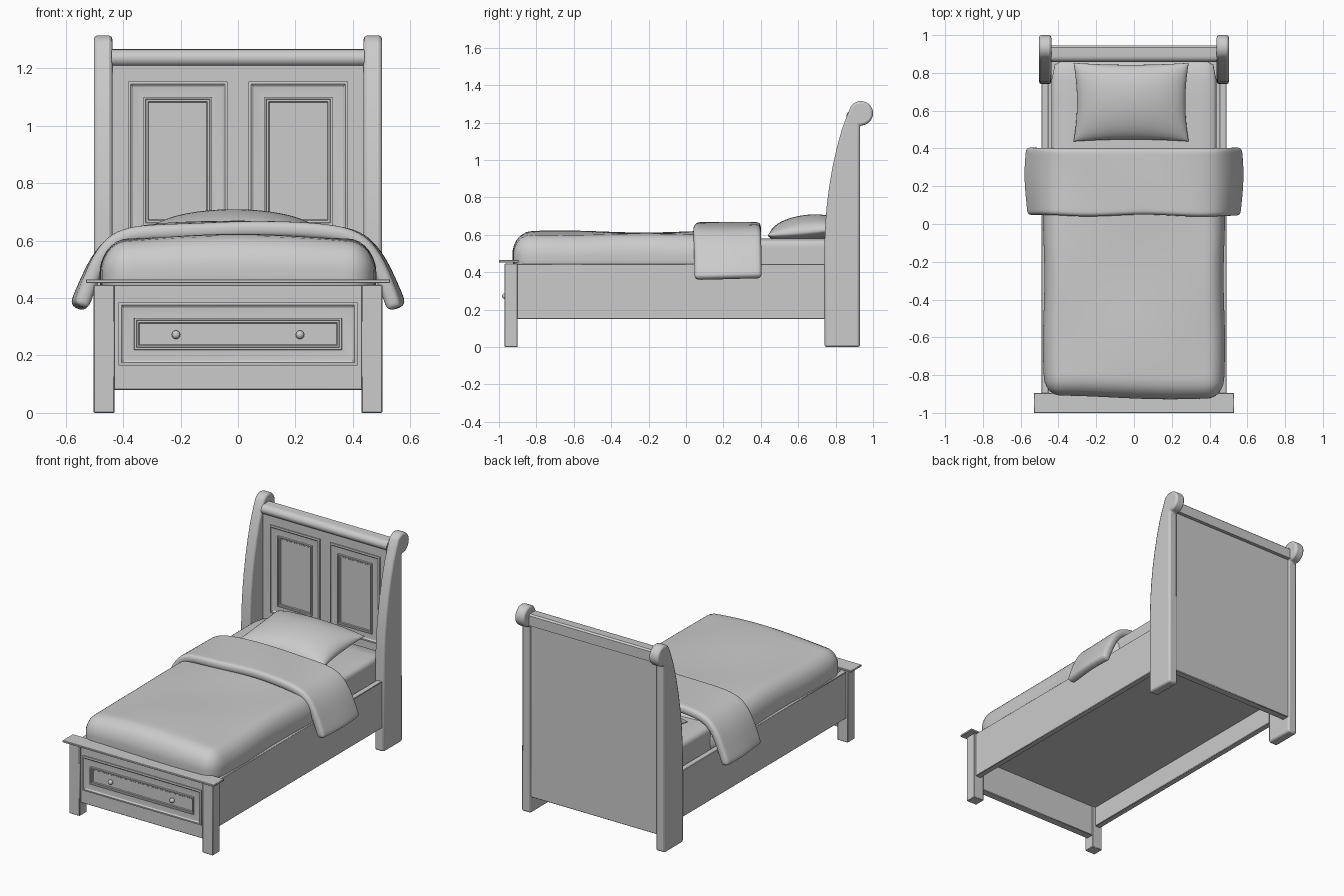
import bpy, bmesh, math
from mathutils import Vector

old = bpy.data.objects.get("Cube")
if old:
    bpy.data.objects.remove(old, do_unlink=True)

grey = bpy.data.materials.new("plain grey")
grey.use_nodes = True
grey.diffuse_color = (0.6, 0.6, 0.6, 1)
grey.node_tree.nodes["Principled BSDF"].inputs["Base Color"].default_value = (0.6, 0.6, 0.6, 1)


def finish(name, bm, bevel=0, segments=2, angle=35):
    bmesh.ops.recalc_face_normals(bm, faces=bm.faces)
    mesh = bpy.data.meshes.new(name)
    bm.to_mesh(mesh)
    bm.free()
    mesh.materials.append(grey)
    ob = bpy.data.objects.new(name, mesh)
    bpy.context.collection.objects.link(ob)
    bpy.ops.object.select_all(action='DESELECT')
    ob.select_set(True)
    bpy.context.view_layer.objects.active = ob
    bpy.ops.object.shade_smooth_by_angle(angle=math.radians(angle))
    if bevel:
        mod = ob.modifiers.new("Bevel", 'BEVEL')
        mod.width, mod.segments = bevel, segments
        mod.limit_method, mod.angle_limit = 'ANGLE', math.radians(40)
    return ob


def box(name, x, y, z, bevel=0.003, taper=0):
    """Box from three ranges; taper draws the underside inwards."""
    bm = bmesh.new()
    for v in bmesh.ops.create_cube(bm, size=1)["verts"]:
        s = taper if v.co.z < 0 else 0
        v.co = [(r[0] + s if c < 0 else r[1] - s) for r, c in zip((x, y, z), v.co)]
    return finish(name, bm, bevel, 1)


def extrude_x(name, profile, x0, x1, bevel=0):
    """Extrude a (y, z) outline along x."""
    bm = bmesh.new()
    a, b = [[bm.verts.new((x, y, z)) for y, z in profile] for x in (x0, x1)]
    n = len(profile)
    for i in range(n):
        bm.faces.new((a[i], a[(i + 1) % n], b[(i + 1) % n], b[i]))
    bm.faces.new(a)
    bm.faces.new(b)
    return finish(name, bm, bevel)


def moulded_panel(name, x0, x1, z0, z1, y, steps):
    """Nested rectangles, each step an (inset, height) pair towards the front."""
    bm = bmesh.new()
    last = None
    for d, h in steps:
        ring = [bm.verts.new((px, y - h, pz)) for px, pz in (
            (x0 + d, z0 + d), (x1 - d, z0 + d), (x1 - d, z1 - d), (x0 + d, z1 - d))]
        if last:
            for i in range(4):
                j = (i + 1) % 4
                bm.faces.new((last[i], last[j], ring[j], ring[i]))
        last = ring
    bm.faces.new(last)
    ob = finish(name, bm, angle=20)
    if ob.data.polygons[-1].normal.y > 0:
        ob.data.flip_normals()
    return ob


def soft_box(name, low, high, radii, cuts, wobble=None):
    """Box with rounded corners and optional cloth waviness."""
    bm = bmesh.new()
    bmesh.ops.create_cube(bm, size=2)
    bmesh.ops.subdivide_edges(bm, edges=bm.edges[:], cuts=cuts, use_grid_fill=True)
    low, high = Vector(low), Vector(high)
    mid, half = (low + high) / 2, (high - low) / 2
    for v in bm.verts:
        p = Vector([c * h for c, h in zip(v.co, half)])
        core = Vector([max(r - h, min(h - r, c)) for c, h, r in zip(p, half, radii)])
        d = Vector([(c - k) / r for c, k, r in zip(p, core, radii)])
        if d.length > 0:
            d.normalize()
        v.co = mid + core + Vector([a * r for a, r in zip(d, radii)])
        if wobble:
            v.co += Vector(wobble(v.co.x, v.co.y, v.co.z))
    return finish(name, bm, angle=60)


# Scrolled headboard posts
scroll = [(0.935 + 0.065 * math.cos(math.radians(a)), 1.25 + 0.065 * math.sin(math.radians(a)))
          for a in range(-95, 151, 12)]
post = [(0.93, 0)] + scroll + [(0.862, 1.24), (0.832, 1.16), (0.805, 1.06), (0.783, 0.96),
                               (0.766, 0.86), (0.753, 0.76), (0.745, 0.66), (0.74, 0.54), (0.74, 0)]
for side, s in (("left", 1), ("right", -1)):
    extrude_x(side + "_head_post", post, s * 0.438, s * 0.502, 0.012)
    xs = sorted((s * 0.43, s * 0.503))
    box(side + "_foot_leg", xs, (-0.97, -0.9), (0, 0.446))
    xs = sorted((s * 0.452, s * 0.49))
    box(side + "_side_rail", xs, (-0.905, 0.76), (0.15, 0.445))

# Headboard with rounded top rail
box("headboard", (-0.445, 0.445), (0.875, 0.922), (0.1, 1.215))
rail = [(0.945, 1.195), (0.945, 1.258), (0.935, 1.267)] + [
    (0.89 - 0.032 * math.sin(math.radians(a)), 1.236 + 0.03 * math.cos(math.radians(a)))
    for a in range(0, 181, 15)] + [(0.92, 1.195)]
extrude_x("headboard_top_rail", rail, -0.44, 0.44)

# Moulded panels on headboard and drawer front
outer = [(0, -0.001), (0, 0.007), (0.01, 0.009), (0.018, 0.003), (0.024, 0.002), (0.054, 0.003)]
inner = [(0.055, 0.013), (0.062, 0.013), (0.064, 0.006), (0.07, 0.006), (0.073, 0.002)]
for side, s in (("left", 1), ("right", -1)):
    a, b = sorted((s * 0.036, s * 0.384))
    moulded_panel(side + "_headboard_panel", a, b, 0.6, 1.155, 0.875, outer + inner)
box("footboard", (-0.435, 0.435), (-0.955, -0.905), (0.08, 0.446))
moulded_panel("drawer_front", -0.416, 0.416, 0.165, 0.385, -0.955, outer + inner)
box("footboard_cap", (-0.53, 0.53), (-1, -0.895), (0.453, 0.465), 0.002)
box("footboard_cap_moulding", (-0.525, 0.525), (-0.993, -0.895), (0.442, 0.454), 0, 0.012)

# Drawer knobs
for side, s in (("left", 1), ("right", -1)):
    bm = bmesh.new()
    bmesh.ops.create_uvsphere(bm, u_segments=16, v_segments=10, radius=0.015)
    bmesh.ops.translate(bm, verts=bm.verts, vec=(s * 0.216, -0.968, 0.272))
    finish(side + "_drawer_knob", bm)

# Bed base and mattress
box("bed_base", (-0.46, 0.46), (-0.91, 0.88), (0.28, 0.3), 0)
soft_box("mattress", (-0.437, -0.88, 0.3), (0.437, 0.862, 0.58), (0.06, 0.06, 0.03), 16)


# Blanket tucked between the rails
def blanket_wave(x, y, z):
    k = max(0, (z - 0.4) / 0.2)
    return (0.004 * math.sin(9 * y + 1) * math.copysign(1, x) * min(1, abs(x) * 2),
            -0.01 * math.sin(5 * x + 0.6) if y < -0.8 else 0,
            k * (0.005 * math.sin(7 * y) * math.cos(6 * x) - 0.09 * x * x))


soft_box("blanket", (-0.478, -0.918, 0.36), (0.478, 0.4, 0.618), (0.085, 0.1, 0.12), 36, blanket_wave)

# Folded cover draped over both sides
half = [(0, 0.64), (0.14, 0.637), (0.28, 0.633), (0.38, 0.622), (0.44, 0.592),
        (0.485, 0.53), (0.515, 0.46), (0.535, 0.41), (0.55, 0.365)]
path = [(-x, z) for x, z in half[:0:-1]] + half
bm = bmesh.new()
rows = []
for j in range(9):
    t = j / 8
    row = []
    for x, z in path:
        drape = max(0, abs(x) - 0.4) / 0.15
        y = 0.045 + 0.355 * t + 0.007 * math.sin(11 * x + 1) * (1 - t) + 0.005 * drape * (2 * t - 1)
        flare = 1 + 0.02 * drape * math.sin(3.6 * t - 0.6)
        row.append(bm.verts.new((x * flare, y, z + 0.004 * math.sin(9 * x + 3 * t))))
    rows.append(row)
for r, q in zip(rows, rows[1:]):
    for i in range(len(path) - 1):
        bm.faces.new((r[i], r[i + 1], q[i + 1], q[i]))
cover = finish("folded_cover", bm, angle=180)
mod = cover.modifiers.new("Thickness", 'SOLIDIFY')
mod.thickness, mod.offset = 0.055, 0
mod = cover.modifiers.new("Rounding", 'BEVEL')
mod.width, mod.segments, mod.limit_method = 0.022, 3, 'ANGLE'
mod.angle_limit = math.radians(60)
mod = cover.modifiers.new("Smooth", 'SUBSURF')
mod.levels = mod.render_levels = 2

# Pillow with pinched corners, leaning back slightly
bm = bmesh.new()
for up in (1, -1):
    for v in bmesh.ops.create_grid(bm, x_segments=28, y_segments=28, size=1)["verts"]:
        u, w = math.sin(v.co.x * math.pi / 2), math.sin(v.co.y * math.pi / 2)
        puff = max(0, (1 - u * u) * (1 - w * w)) ** 0.45
        v.co = (-0.015 + 0.305 * u * (1 - 0.06 * (1 - w * w)),
                0.645 + 0.208 * w * (1 - 0.05 * (1 - u * u)),
                0.615 + 0.02 * w + (0.092 if up > 0 else -0.05) * puff)
bmesh.ops.remove_doubles(bm, verts=bm.verts, dist=0.0005)
finish("pillow", bm, angle=60)
